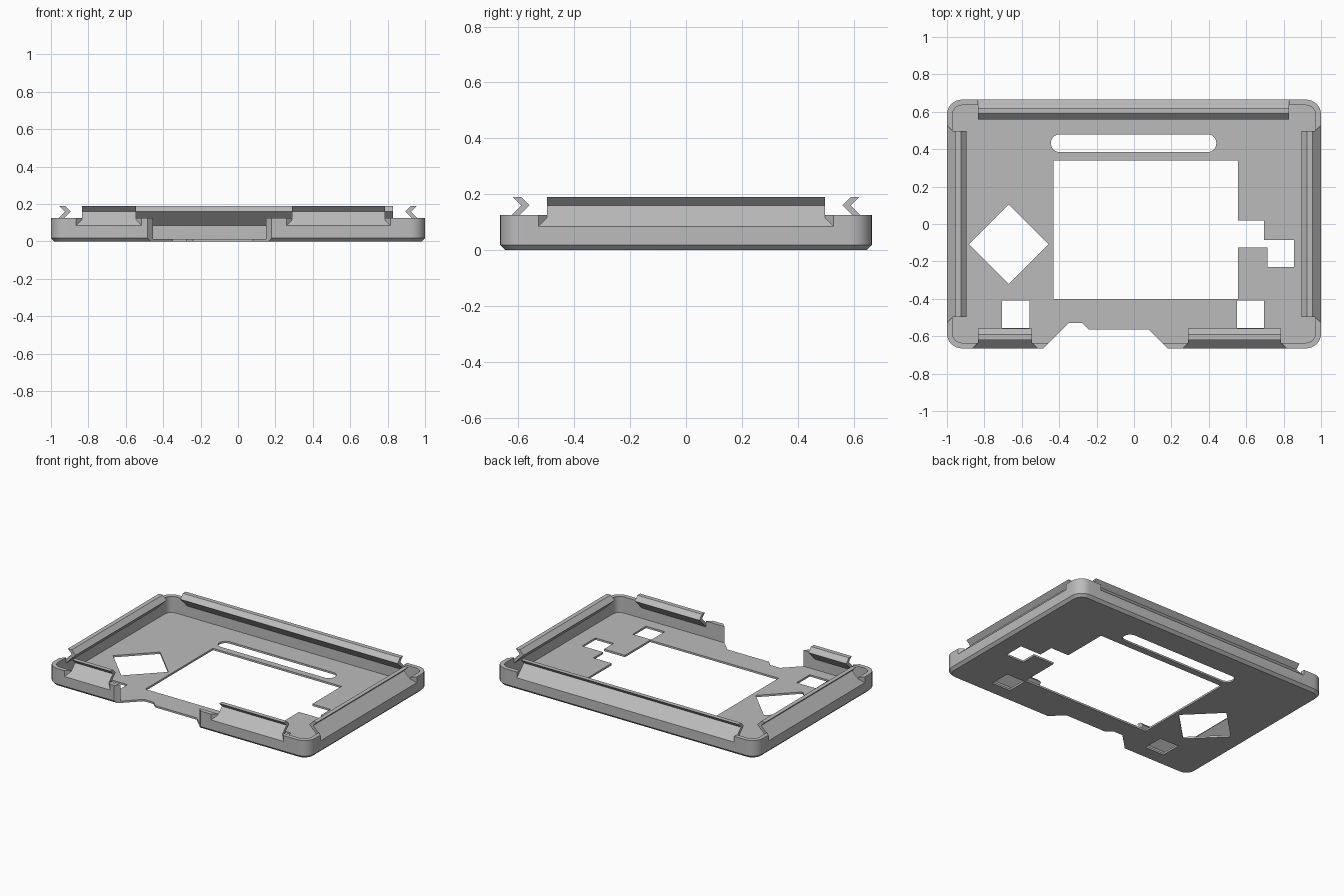
import bpy, bmesh, math
from mathutils import Matrix, Vector

old = bpy.data.objects.get("Cube")
if old:
    bpy.data.objects.remove(old, do_unlink=True)

HX, HY = 1.0, 0.665          # half size of the tray
WALL, FLOOR, RIM = 0.03, 0.013, 0.125
CHAMFER, RADIUS = 0.018, 0.08
LEDGE = 0.085                # height where the clips leave the wall

grey = bpy.data.materials.new("plain grey")
grey.use_nodes = True
colour = (0.5, 0.5, 0.5, 1)
grey.diffuse_color = colour
grey.node_tree.nodes["Principled BSDF"].inputs["Base Color"].default_value = colour


def make_object(name, bm):
    bmesh.ops.recalc_face_normals(bm, faces=bm.faces)
    mesh = bpy.data.meshes.new(name)
    bm.to_mesh(mesh)
    bm.free()
    mesh.materials.append(grey)
    obj = bpy.data.objects.new(name, mesh)
    bpy.context.collection.objects.link(obj)
    return obj


def activate(obj):
    bpy.ops.object.select_all(action='DESELECT')
    obj.select_set(True)
    bpy.context.view_layer.objects.active = obj


def prism(name, points, offset):
    """Closed solid made by sweeping a polygon along an offset."""
    bm = bmesh.new()
    offset = Vector(offset)
    a = [bm.verts.new(p) for p in points]
    b = [bm.verts.new(Vector(p) + offset) for p in points]
    bm.faces.new(a)
    bm.faces.new(b[::-1])
    for i in range(len(a)):
        j = (i + 1) % len(a)
        bm.faces.new((a[i], a[j], b[j], b[i]))
    return make_object(name, bm)


def rounded(hx, hy, r, steps=8, cx=0, cy=0):
    """Outline of a rounded rectangle."""
    pts = []
    for k, (sx, sy) in enumerate(((1, 1), (-1, 1), (-1, -1), (1, -1))):
        for i in range(steps + 1):
            t = (k + i / steps) * math.pi / 2
            pts.append((cx + sx * (hx - r) + r * math.cos(t),
                        cy + sy * (hy - r) + r * math.sin(t)))
    return pts


def box(x0, x1, y0, y1):
    return [(x0, y0), (x1, y0), (x1, y1), (x0, y1)]


def cut(target, cutter):
    cutter.hide_render = True
    mod = target.modifiers.new("cut", 'BOOLEAN')
    mod.operation = 'DIFFERENCE'
    mod.solver = 'EXACT'
    mod.object = cutter
    activate(target)
    bpy.ops.object.modifier_apply(modifier=mod.name)
    bpy.data.objects.remove(cutter, do_unlink=True)


# Tray shell: chamfered base, outer wall, rim, inner wall, floor
bm = bmesh.new()
rings = []
for inset, z in ((CHAMFER, 0), (0, CHAMFER), (0, RIM), (WALL, RIM), (WALL, FLOOR)):
    outline = rounded(HX - inset, HY - inset, RADIUS - inset)
    rings.append([bm.verts.new((x, y, z)) for x, y in outline])
for lo, hi in zip(rings, rings[1:]):
    for i in range(len(lo)):
        j = (i + 1) % len(lo)
        bm.faces.new((lo[i], lo[j], hi[j], hi[i]))
bm.faces.new(rings[0][::-1])
bm.faces.new(rings[-1])
tray = make_object("tray", bm)

# Openings through the floor, and the gap in the front wall
window = [(-0.43, -0.4), (0.555, -0.4), (0.555, -0.125), (0.715, -0.125),
          (0.715, -0.23), (0.855, -0.23), (0.855, -0.085), (0.695, -0.085),
          (0.695, 0.02), (0.555, 0.02), (0.555, 0.34), (-0.43, 0.34)]
diamond = [(-0.67 + 0.212 * math.cos(k * math.pi / 2),
            -0.108 + 0.212 * math.sin(k * math.pi / 2)) for k in range(4)]
front_gap = [(-0.585, -0.765), (-0.35, -0.53), (-0.275, -0.53),
             (-0.24, -0.565), (0.08, -0.565), (0.28, -0.765)]
slot = rounded(0.442, 0.047, 0.045, cx=-0.002, cy=0.432)
for outline in (window, diamond, front_gap, slot,
                box(-0.705, -0.56, -0.555, -0.41), box(0.552, 0.695, -0.555, -0.41)):
    cut(tray, prism("cutter", [(x, y, -0.1) for x, y in outline], (0, 0, 0.4)))

# Snap clips: side angle, half depth, start, end, flare of the wall notch
clips = {
    "front_right_clip": (0, HY, -0.835, -0.545, WALL),
    "front_left_clip": (0, HY, 0.29, 0.785, WALL),
    "left_clip": (90, HX, -0.498, 0.498, WALL),
    "back_clip": (180, HY, -0.83, 0.835, 0),
    "right_clip": (270, HX, -0.498, 0.498, WALL),
}
# Inward distance and height of the hooked section
section = [(0, LEDGE), (0.075, 0.16), (0.045, 0.19),
           (0.075, 0.19), (0.105, 0.16), (WALL, LEDGE)]
parts = [tray]
for name, (angle, half, start, end, flare) in clips.items():
    turn = Matrix.Rotation(math.radians(angle), 4, 'Z')
    # Sloped notch that frees the clip from the wall
    bm = bmesh.new()
    for d in (-0.04, WALL + 0.005):
        grow = flare - d if flare else 0
        for x in (start - grow, end + grow):
            for z in (LEDGE + d, 0.3):
                bm.verts.new(turn @ Vector((x, d - half, z)))
    bmesh.ops.convex_hull(bm, input=bm.verts)
    cut(tray, make_object("notch", bm))
    points = [turn @ Vector((start, d - half, z)) for d, z in section]
    parts.append(prism(name, points, turn @ Vector((end - start, 0, 0))))

for obj in parts:
    activate(obj)
    bpy.ops.object.shade_smooth_by_angle(angle=math.radians(30))
